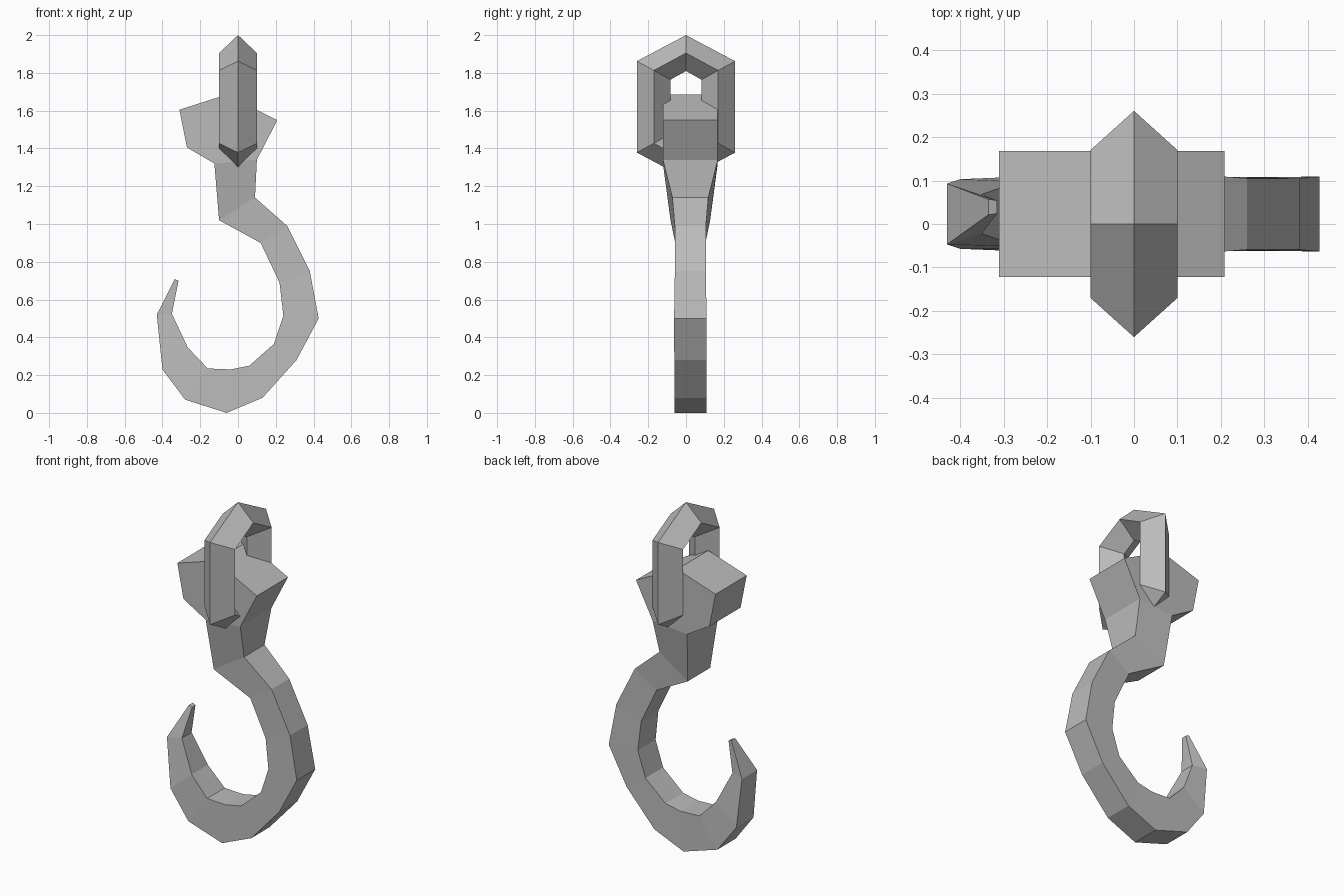
import bpy, bmesh
from mathutils import Vector

cube = bpy.data.objects.get("Cube")
if cube:
    bpy.data.objects.remove(cube, do_unlink=True)

# One plain grey metal
steel = bpy.data.materials.new("grey steel")
steel.use_nodes = True
colour = (0.5, 0.5, 0.5, 1)
steel.diffuse_color = colour
steel.node_tree.nodes["Principled BSDF"].inputs["Base Color"].default_value = colour


def loft(bm, rings, closed=False):
    """Skin matching rings of points; cap the ends unless the loop closes."""
    loops = [[bm.verts.new(p) for p in ring] for ring in rings]
    pairs = list(zip(loops, loops[1:]))
    if closed:
        pairs.append((loops[-1], loops[0]))
    else:
        bm.faces.new(loops[0])
        bm.faces.new(loops[-1])
    for a, b in pairs:
        n = len(a)
        for i in range(n):
            j = (i + 1) % n
            bm.faces.new((a[i], a[j], b[j], b[i]))


def finish(bm, name):
    bmesh.ops.recalc_face_normals(bm, faces=bm.faces)
    mesh = bpy.data.meshes.new(name)
    bm.to_mesh(mesh)
    bm.free()
    mesh.materials.append(steel)
    obj = bpy.data.objects.new(name, mesh)
    bpy.context.collection.objects.link(obj)
    return obj


MID = 0.023  # hook centre in depth

# Head block: an irregular six-sided prism
head = [(-0.31, 1.605), (-0.06, 1.685), (0.208, 1.55),
        (0.10, 1.34), (-0.125, 1.32), (-0.27, 1.405)]
bm = bmesh.new()
loft(bm, [[(x, y, z) for x, z in head] for y in (MID - 0.145, MID + 0.145)])
finish(bm, "hook_head")

# Neck and hook: outer point, inner point, outer and inner half depth
sections = [
    ((0.10, 1.34), (-0.125, 1.32), 0.145, 0.145),
    ((0.09, 1.14), (-0.10, 1.02), 0.095, 0.105),
    ((0.26, 0.99), (0.12, 0.90), 0.082, 0.08),
    ((0.38, 0.75), (0.22, 0.69), 0.082, 0.08),
    ((0.427, 0.50), (0.24, 0.515), 0.086, 0.083),
    ((0.31, 0.28), (0.19, 0.365), 0.085, 0.082),
    ((0.13, 0.08), (0.06, 0.25), 0.085, 0.082),
    ((-0.06, 0.0), (-0.04, 0.23), 0.085, 0.082),
    ((-0.28, 0.07), (-0.16, 0.235), 0.085, 0.082),
    ((-0.40, 0.23), (-0.265, 0.345), 0.08, 0.075),
    ((-0.43, 0.52), (-0.35, 0.525), 0.07, 0.045),
    ((-0.335, 0.708), (-0.315, 0.70), 0.018, 0.015),
]
rings = []
for i, ((ox, oz), (ix, iz), ho, hi) in enumerate(sections):
    y = MID + (0.016 if i == len(sections) - 1 else 0)
    rings.append([(ox, y - ho, oz), (ox, y + ho, oz),
                  (ix, y + hi, iz), (ix, y - hi, iz)])
bm = bmesh.new()
loft(bm, rings)
finish(bm, "hook_shank")

# Link: hexagonal loop with a diamond cross-section
CENTRE = 1.62


def hexagon(half_y, peak, shoulder):
    return [Vector((0, y, CENTRE + z)) for y, z in (
        (0, peak), (half_y, shoulder), (half_y, -shoulder),
        (0, -peak), (-half_y, -shoulder), (-half_y, shoulder))]


outer = hexagon(0.26, 0.38, 0.242)
middle = hexagon(0.17, 0.285, 0.193)
inner = hexagon(0.082, 0.19, 0.144)
side = Vector((0.1, 0, 0))
bm = bmesh.new()
loft(bm, [[o, m + side, n, m - side]
          for o, m, n in zip(outer, middle, inner)], closed=True)
finish(bm, "shackle_link")
